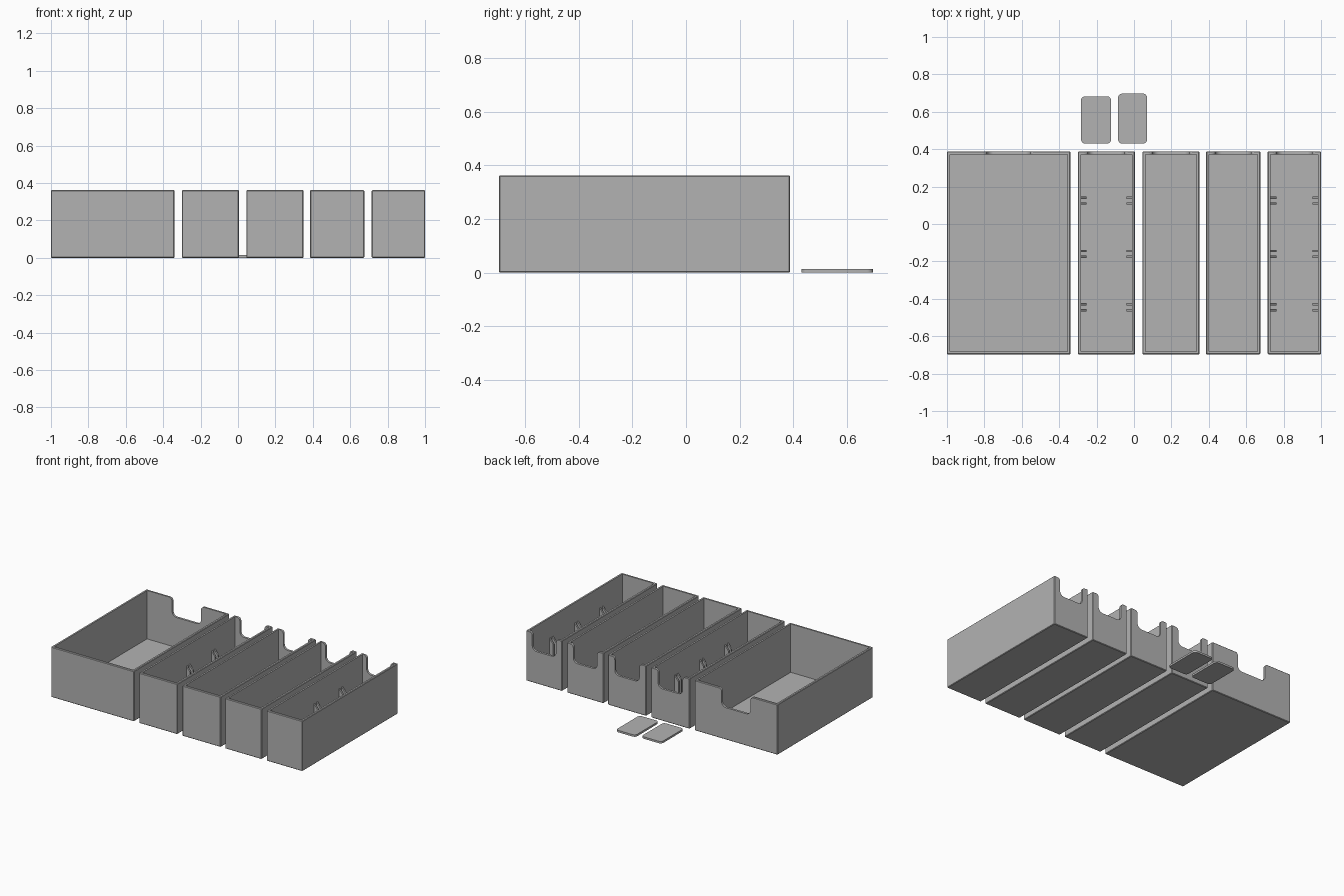
import bpy, bmesh, math

if "Cube" in bpy.data.objects:
    bpy.data.objects.remove(bpy.data.objects["Cube"])

Y0, Y1, H = -0.697, 0.388, 0.362     # tray depth range and height
WALL, FLOOR = 0.016, 0.014

grey = bpy.data.materials.new("light_grey")
grey.diffuse_color = (0.45, 0.45, 0.45, 1)
grey.use_nodes = True
grey.node_tree.nodes["Principled BSDF"].inputs["Base Color"].default_value = grey.diffuse_color


def finish(name, bm):
    bmesh.ops.recalc_face_normals(bm, faces=bm.faces)
    me = bpy.data.meshes.new(name)
    bm.to_mesh(me)
    bm.free()
    me.materials.append(grey)
    ob = bpy.data.objects.new(name, me)
    bpy.context.collection.objects.link(ob)
    return ob


def box(name, x0, x1, y0, y1, z0, z1, bevel=0.0, vertical=0.0):
    bm = bmesh.new()
    bmesh.ops.create_cube(bm, size=1)
    for v in bm.verts:
        v.co.x = x1 if v.co.x > 0 else x0
        v.co.y = y1 if v.co.y > 0 else y0
        v.co.z = z1 if v.co.z > 0 else z0
    if vertical:
        es = [e for e in bm.edges if abs(e.verts[0].co.z - e.verts[1].co.z) > 1e-4]
        bmesh.ops.bevel(bm, geom=es, offset=vertical, segments=6, profile=0.5, affect='EDGES')
    if bevel:
        bmesh.ops.bevel(bm, geom=bm.edges[:], offset=bevel, segments=1, affect='EDGES')
    return finish(name, bm)


def prism(name, pts, y0, y1):
    """Extrude an x-z outline along y."""
    bm = bmesh.new()
    f = bm.faces.new([bm.verts.new((x, y0, z)) for x, z in pts])
    new = bmesh.ops.extrude_face_region(bm, geom=[f])["geom"]
    bmesh.ops.translate(bm, vec=(0, y1 - y0, 0),
                        verts=[g for g in new if isinstance(g, bmesh.types.BMVert)])
    return finish(name, bm)


def cut(ob, cutter):
    m = ob.modifiers.new("cut", 'BOOLEAN')
    m.operation, m.solver, m.object = 'DIFFERENCE', 'EXACT', cutter
    bpy.context.view_layer.objects.active = ob
    bpy.ops.object.modifier_apply(modifier=m.name)
    bpy.data.objects.remove(cutter)


def notch_outline(xl, xr, zb, r_low=0.035, r_top=0.026):
    """U-shaped opening with rounded bottom corners and flared top corners."""
    c, w = (xl + xr) / 2, (xr - xl) / 2
    half = [(w + r_top, H + 0.05)]
    for i in range(9):
        a = math.pi / 2 * (1 + i / 8)
        half.append((w + r_top + r_top * math.cos(a), H - r_top + r_top * math.sin(a)))
    for i in range(9):
        a = -math.pi / 2 * i / 8
        half.append((w - r_low + r_low * math.cos(a), zb + r_low + r_low * math.sin(a)))
    return [(c + x, z) for x, z in half] + [(c - x, z) for x, z in reversed(half)]


def smooth(ob):
    bpy.ops.object.select_all(action='DESELECT')
    ob.select_set(True)
    bpy.context.view_layer.objects.active = ob
    bpy.ops.object.shade_smooth_by_angle(angle=math.radians(30))


# Open trays: name, x range, notch x range, has divider ribs
trays = [
    ("wide_tray", -1.0, -0.34, -0.785, -0.555, False),
    ("ribbed_tray_left", -0.30, 0.005, -0.245, -0.05, True),
    ("plain_tray_left", 0.045, 0.35, 0.10, 0.295, False),
    ("plain_tray_right", 0.385, 0.675, 0.435, 0.625, False),
    ("ribbed_tray_right", 0.715, 1.0, 0.763, 0.952, True),
]
for name, x0, x1, n0, n1, ribs in trays:
    tray = box(name, x0, x1, Y0, Y1, 0, H, bevel=0.004)
    cut(tray, box("cavity", x0 + WALL, x1 - WALL, Y0 + WALL, Y1 - WALL, FLOOR, H + 0.1))
    cut(tray, prism("notch", notch_outline(n0, n1, 0.23), Y1 - 0.05, Y1 + 0.05))
    smooth(tray)
    if not ribs:
        continue
    # Pairs of slanted ribs holding a divider, on both side walls
    for yc in (0.125, -0.16, -0.445):
        for dy in (-0.0155, 0.0155):
            for xw, s in ((x0 + WALL - 0.003, 1), (x1 - WALL + 0.003, -1)):
                xe = xw + s * 0.033
                prism(name + "_rib", [(xw, 0.01), (xe, 0.01), (xe, 0.18), (xw, 0.22)],
                      yc + dy - 0.006, yc + dy + 0.006)

# Loose divider plates lying behind the trays
smooth(box("divider_plate_short", -0.283, -0.123, 0.43, 0.683, 0, 0.014, vertical=0.022))
smooth(box("divider_plate_long", -0.085, 0.07, 0.43, 0.697, 0, 0.014, vertical=0.022))
